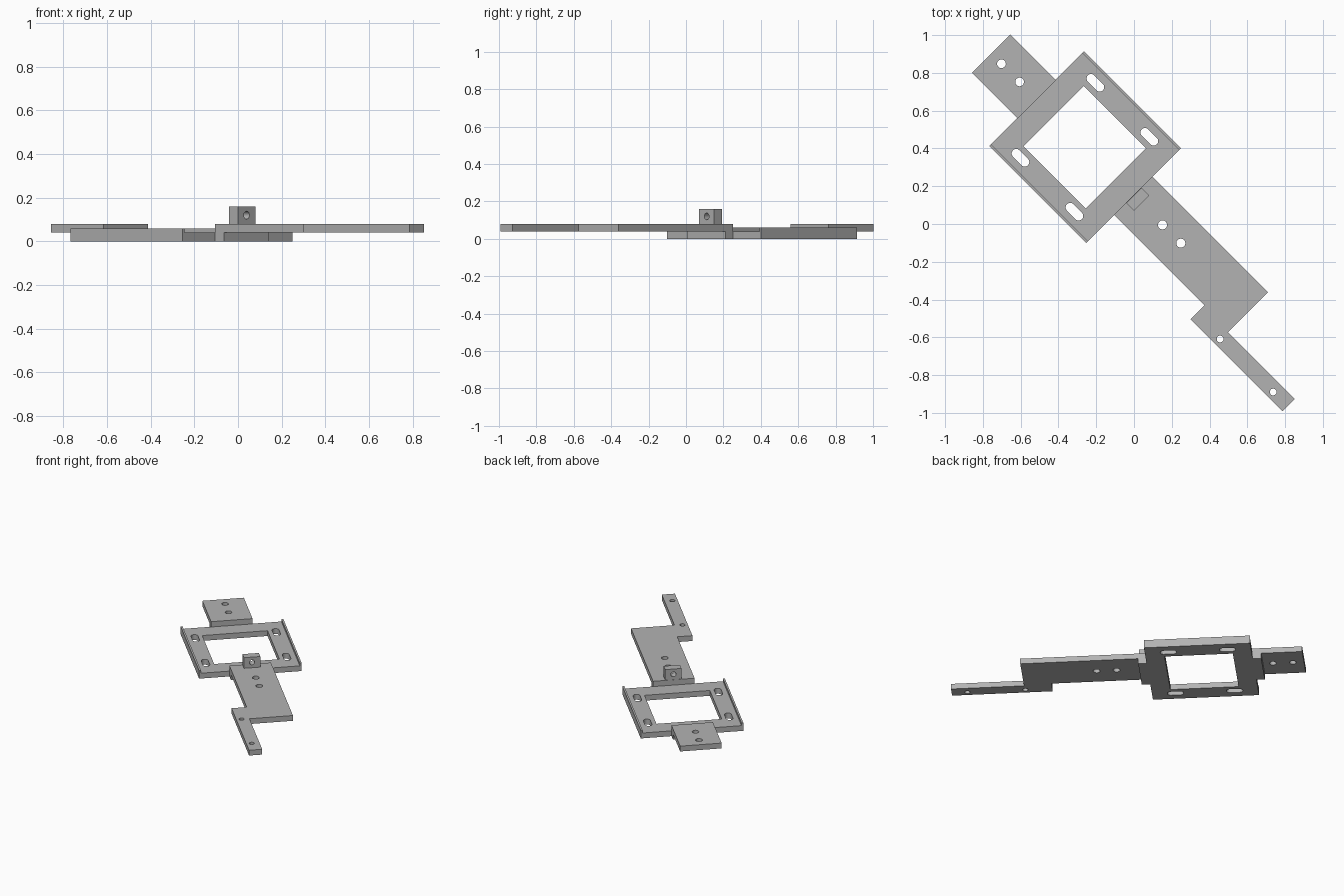
import bpy, bmesh, math
from mathutils import Matrix, Vector

cube = bpy.data.objects.get("Cube")
if cube:
    bpy.data.objects.remove(cube, do_unlink=True)

grey = bpy.data.materials.new("plain grey")
grey.use_nodes = True
colour = (0.45, 0.45, 0.45, 1)
grey.diffuse_color = colour
grey.node_tree.nodes["Principled BSDF"].inputs["Base Color"].default_value = colour

# The bracket lies diagonally: local x runs along it, local y across it
DIAGONAL = Matrix.Rotation(math.radians(-45), 4, 'Z')
# Upright section: local x across, local y up, extruded along the bracket
UPRIGHT = Matrix(((0, 0, 1, 0), (1, 0, 0, 0), (0, 1, 0, 0), (0, 0, 0, 1)))


def rect(x0, x1, y0, y1):
    return [(x0, y0), (x1, y0), (x1, y1), (x0, y1)]


def slot(x, y, r, half=0.0, n=32):
    """Round hole, or a rounded slot when half is not zero."""
    pts = []
    for i in range(n):
        a = 2 * math.pi * (i + 0.5) / n
        pts.append((x + math.copysign(half, math.cos(a)) + r * math.cos(a), y + r * math.sin(a)))
    return pts


def plate(name, outline, low, high, holes=(), frame=Matrix()):
    """Extrude an outline with holes between two heights."""
    curve = bpy.data.curves.new(name, 'CURVE')
    curve.dimensions = '2D'
    curve.fill_mode = 'BOTH'
    curve.extrude = (high - low) / 2
    for loop in [outline, *holes]:
        spline = curve.splines.new('POLY')
        spline.points.add(len(loop) - 1)
        for point, (x, y) in zip(spline.points, loop):
            point.co = (x, y, 0, 1)
        spline.use_cyclic_u = True
    helper = bpy.data.objects.new(name + " outline", curve)
    bpy.context.collection.objects.link(helper)
    bpy.context.view_layer.update()
    evaluated = helper.evaluated_get(bpy.context.evaluated_depsgraph_get())
    mesh = bpy.data.meshes.new_from_object(evaluated)
    bpy.data.objects.remove(helper, do_unlink=True)

    bm = bmesh.new()
    bm.from_mesh(mesh)
    bmesh.ops.remove_doubles(bm, verts=bm.verts, dist=1e-5)
    bmesh.ops.recalc_face_normals(bm, faces=bm.faces)
    lift = Matrix.Translation(Vector((0, 0, (low + high) / 2)))
    bm.transform(DIAGONAL @ frame @ lift)
    bm.to_mesh(mesh)
    bm.free()
    mesh.name = name
    mesh.materials.clear()
    mesh.materials.append(grey)
    obj = bpy.data.objects.new(name, mesh)
    bpy.context.collection.objects.link(obj)
    bpy.ops.object.select_all(action='DESELECT')
    obj.select_set(True)
    bpy.context.view_layer.objects.active = obj
    bpy.ops.object.shade_smooth_by_angle(angle=math.radians(30))
    return obj


T = 0.04                      # sheet thickness
BACK, FRONT = -0.834, -0.108  # ends of the frame
SIDE_R, SIDE_L = -0.25, 0.46  # sides of the frame
W0, W1 = -0.04, 0.247         # sides of the mounting plates
MID = (W0 + W1) / 2

# Open frame with four adjustment slots
slots = [slot(x, y, 0.024, 0.032) for x in (-0.673, -0.269) for y in (-0.177, 0.384)]
plate("frame", rect(BACK, FRONT, SIDE_R, SIDE_L), 0, T,
      [rect(-0.705, -0.238, -0.123, 0.329)] + slots)

# Thin raised lips on both sides
plate("right_lip", rect(BACK, FRONT, SIDE_R, SIDE_R + 0.013), T, 0.06)
plate("left_lip", rect(BACK, FRONT, SIDE_L - 0.013, SIDE_L), T, 0.06)

# Tabs joining the frame to the plates above
plate("back_tab", rect(BACK - 0.058, BACK, W0, W1), 0, T)
plate("front_tab", rect(FRONT, FRONT + 0.058, W0, W1), 0, T)

# Back mounting plate
plate("back_plate", rect(-1.172, -0.83, W0, W1), T, 2 * T,
      [slot(x, MID, 0.023) for x in (-1.096, -0.96)])

# Front plate with its offset narrow arm
arm = [(-0.11, W0), (0.569, W0), (0.569, -0.145), (1.257, -0.145),
       (1.257, -0.054), (0.757, -0.054), (0.757, W1), (-0.11, W1)]
plate("front_plate_and_arm", arm, T, 2 * T,
      [slot(x, MID, 0.024) for x in (0.11, 0.247)]
      + [slot(x, -0.108, 0.018) for x in (0.753, 1.15)])

# Upright lug with a hole along the bracket
plate("lug", rect(0.05, 0.163, 2 * T, 4 * T), -0.108, -0.05,
      [slot(0.106, 3 * T, 0.018)], UPRIGHT)
